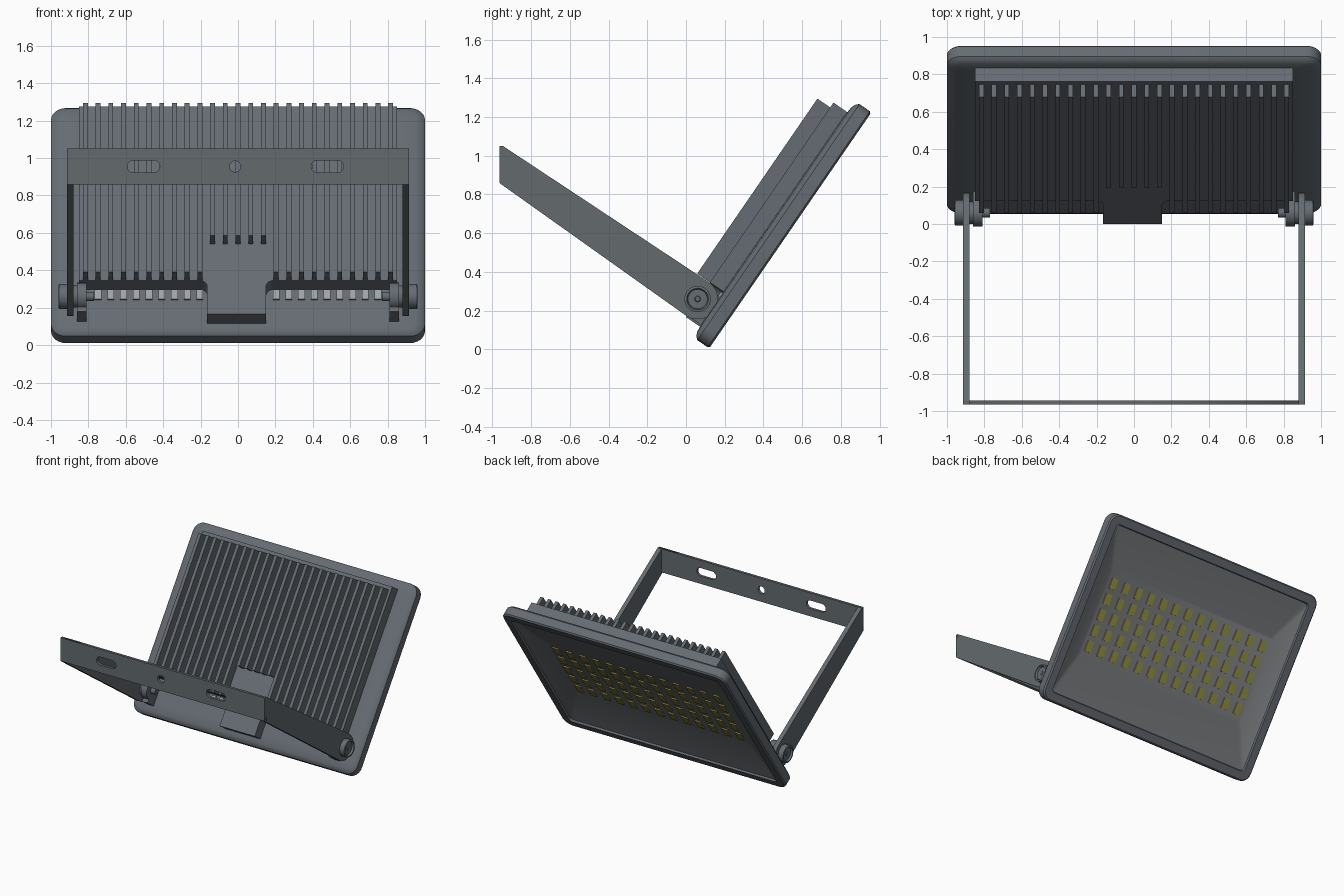
import bpy, bmesh
from math import sin, cos, pi, radians
from mathutils import Matrix, Vector

cube = bpy.data.objects.get("Cube")
if cube:
    bpy.data.objects.remove(cube)


def material(name, rgb):
    m = bpy.data.materials.new(name)
    m.use_nodes = True
    m.diffuse_color = (*rgb, 1)
    m.node_tree.nodes["Principled BSDF"].inputs["Base Color"].default_value = (*rgb, 1)
    return m


GREY = material("dark grey metal", (0.13, 0.15, 0.17))
STEEL = material("bracket grey", (0.125, 0.145, 0.155))
TRAY = material("reflector grey", (0.19, 0.2, 0.21))
PALE = material("pale grey", (0.35, 0.37, 0.39))
LED = material("lamp yellow", (0.32, 0.31, 0.05))

# Lamp frame: x across, u up the tilted panel, w from the lit face to the back
TILT = radians(55.5)
LAMP = Matrix.Translation((0, 0.12, 0.005)) @ Matrix.Rotation(TILT, 4, "X")
WORLD = Matrix.Identity(4)
PIVOT_Y, PIVOT_Z = 0.06, 0.26


def finish(name, bm, mat, frame=WORLD, smooth=False):
    bmesh.ops.recalc_face_normals(bm, faces=bm.faces)
    bm.transform(frame)
    me = bpy.data.meshes.new(name)
    bm.to_mesh(me)
    bm.free()
    ob = bpy.data.objects.new(name, me)
    bpy.context.collection.objects.link(ob)
    for m in mat if isinstance(mat, list) else [mat]:
        me.materials.append(m)
    if smooth:
        bpy.ops.object.select_all(action="DESELECT")
        ob.select_set(True)
        bpy.context.view_layer.objects.active = ob
        bpy.ops.object.shade_smooth_by_angle(angle=radians(35))
    return ob


def add_box(bm, x0, x1, u0, u1, w0, w1):
    size = Matrix.Diagonal((x1 - x0, u1 - u0, w1 - w0, 1))
    mid = Matrix.Translation(((x0 + x1) / 2, (u0 + u1) / 2, (w0 + w1) / 2))
    bmesh.ops.create_cube(bm, size=1, matrix=mid @ size)


def loft(rings):
    """Skin a list of closed point rings and cap both ends."""
    bm = bmesh.new()
    rows = [[bm.verts.new(p) for p in ring] for ring in rings]
    n = len(rows[0])
    for a, b in zip(rows, rows[1:]):
        for i in range(n):
            j = (i + 1) % n
            bm.faces.new((a[i], a[j], b[j], b[i]))
    bm.faces.new(rows[0])
    bm.faces.new(rows[-1])
    return bm


def arc(cx, cy, r, a0, a1, n=6):
    return [(cx + r * cos(radians(a0 + (a1 - a0) * i / n)),
             cy + r * sin(radians(a0 + (a1 - a0) * i / n))) for i in range(n + 1)]


def round_rect(hx, u0, u1, r):
    pts = []
    for cx, cy, a in ((hx - r, u1 - r, 0), (r - hx, u1 - r, 90),
                      (r - hx, u0 + r, 180), (hx - r, u0 + r, 270)):
        pts += arc(cx, cy, r, a, a + 90)
    return pts


def lathe(name, side, profile, mat):
    """Turn (x, radius) steps around the hinge axis."""
    rings = [[(side * x, y, z) for y, z in arc(PIVOT_Y, PIVOT_Z, r, 0, 345, 23)]
             for x, r in profile]
    return finish(name, loft(rings), mat, smooth=True)


# Housing: reflector tray, front rim and rounded back in one skin
H = 1.48
steps = [(0.78, 0.65, 0.02, 0.08), (0.925, 0.075, 0.03, 0.015), (0.93, 0.07, 0.03, 0),
         (0.99, 0.01, 0.07, 0), (1.0, 0, 0.08, 0.01), (1.0, 0, 0.08, 0.075),
         (0.985, 0.013, 0.07, 0.09), (0.95, 0.035, 0.05, 0.1), (0.86, 0.1, 0.03, 0.105)]
steps[0] = (0.78, 0.4, 0.02, 0.075)
bm = loft([[(x, u, w) for x, u in round_rect(hx, inset, H - inset, r)]
           for hx, inset, r, w in steps])
bm.faces.ensure_lookup_table()
ring = len(round_rect(1, 0, 1, 0.1))
for i, f in enumerate(bm.faces):
    if i < ring or i == len(bm.faces) - 2:
        f.material_index = 1
finish("housing", bm, [GREY, TRAY], LAMP, smooth=True)

# Lamp chips in a grid on the tray floor
bm = bmesh.new()
for col in range(13):
    for row in range(5):
        x, u = (col - 6) * 0.12, 0.74 + (row - 2) * 0.125
        add_box(bm, x - 0.027, x + 0.027, u - 0.042, u + 0.042, 0.066, 0.077)
finish("lamp_chips", bm, LED, LAMP)

# Heat sink base with a filleted tongue that holds the driver
BASE_U, TOP_U, BACK_W, FIN_W = 0.283, 1.41, 0.19, 0.27
outline = [(0.85, TOP_U), (-0.85, TOP_U), (-0.85, BASE_U)]
outline += arc(-0.205, BASE_U - 0.04, 0.04, 90, 0)
outline += [(-0.165, 0.065), (0.15, 0.065)]
outline += arc(0.19, BASE_U - 0.04, 0.04, 180, 90)
outline += [(0.85, BASE_U)]
finish("heat_sink_base", loft([[(x, u, w) for x, u in outline] for w in (0.08, BACK_W)]),
       GREY, LAMP)

# Cooling fins, the middle ones shortened above the tongue
bm = bmesh.new()
for i in range(-12, 13):
    x = i * 0.068
    add_box(bm, x - 0.013, x + 0.013, 0.52 if abs(i) < 3 else BASE_U, 1.38,
            BACK_W - 0.01, FIN_W)
finish("cooling_fins", bm, GREY, LAMP)

# Small pale lugs below the fins
bm = bmesh.new()
for i in range(3, 12):
    for s in (-1, 1):
        x = s * i * 0.068
        add_box(bm, x - 0.018, x + 0.018, 0.215, 0.275, 0.09, 0.115)
finish("lower_lugs", bm, PALE, LAMP)

# Hinges on both sides
for s, label in ((1, "left"), (-1, "right")):
    bm = bmesh.new()
    a, b = sorted((s * 0.81, s * 0.86))
    add_box(bm, a, b, 0.075, 0.25, 0.08, 0.2)
    finish(label + "_hinge_lug", bm, GREY, LAMP)
    lathe(label + "_hinge_boss", s, [(0.81, 0.074), (0.86, 0.074)], GREY)
    lathe(label + "_hinge_spacer", s, [(0.85, 0.06), (0.885, 0.06)], GREY)
    lathe(label + "_hinge_nut", s, [(0.77, 0.025), (0.815, 0.025)], GREY)
    lathe(label + "_hinge_knob", s, [(0.905, 0.068), (0.957, 0.068), (0.96, 0.056),
                                     (0.945, 0.05), (0.945, 0.016), (0.95, 0.012)], GREY)
    # Bracket arm with a rounded end at the hinge
    side = [(-0.965, 0.86), (-0.965, 1.05), (-0.945, 1.05)]
    side += arc(PIVOT_Y, PIVOT_Z, 0.105, 55, -125, 14)
    finish(label + "_bracket_arm",
           loft([[(s * x, y, z) for y, z in side] for x in (0.88, 0.915)]), STEEL)

# Bracket crossbar, a filled outline with two slots and a round hole
curve = bpy.data.curves.new("crossbar_outline", "CURVE")
curve.dimensions = "2D"
curve.fill_mode = "BOTH"
curve.extrude = 0.011


def slot(cx, half, r):
    return arc(cx + half, 0.955, r, -90, 90, 8) + arc(cx - half, 0.955, r, 90, 270, 8)


for pts in ([(-0.915, 0.86), (0.915, 0.86), (0.915, 1.05), (-0.915, 1.05)],
            slot(-0.505, 0.054, 0.033), slot(0.478, 0.054, 0.033),
            arc(-0.015, 0.955, 0.03, 0, 345, 23)):
    sp = curve.splines.new("POLY")
    sp.points.add(len(pts) - 1)
    for p, (x, z) in zip(sp.points, pts):
        p.co = (x, z, 0, 1)
    sp.use_cyclic_u = True
helper = bpy.data.objects.new("crossbar_outline", curve)
bpy.context.collection.objects.link(helper)
bpy.context.view_layer.update()
flat = bpy.data.meshes.new_from_object(
    helper.evaluated_get(bpy.context.evaluated_depsgraph_get()))
bm = bmesh.new()
bm.from_mesh(flat)
bmesh.ops.remove_doubles(bm, verts=bm.verts, dist=0.0001)
bpy.data.objects.remove(helper)
bpy.data.meshes.remove(flat)
finish("bracket_crossbar", bm, STEEL,
       Matrix.Translation((0, -0.954, 0)) @ Matrix.Rotation(pi / 2, 4, "X"))
